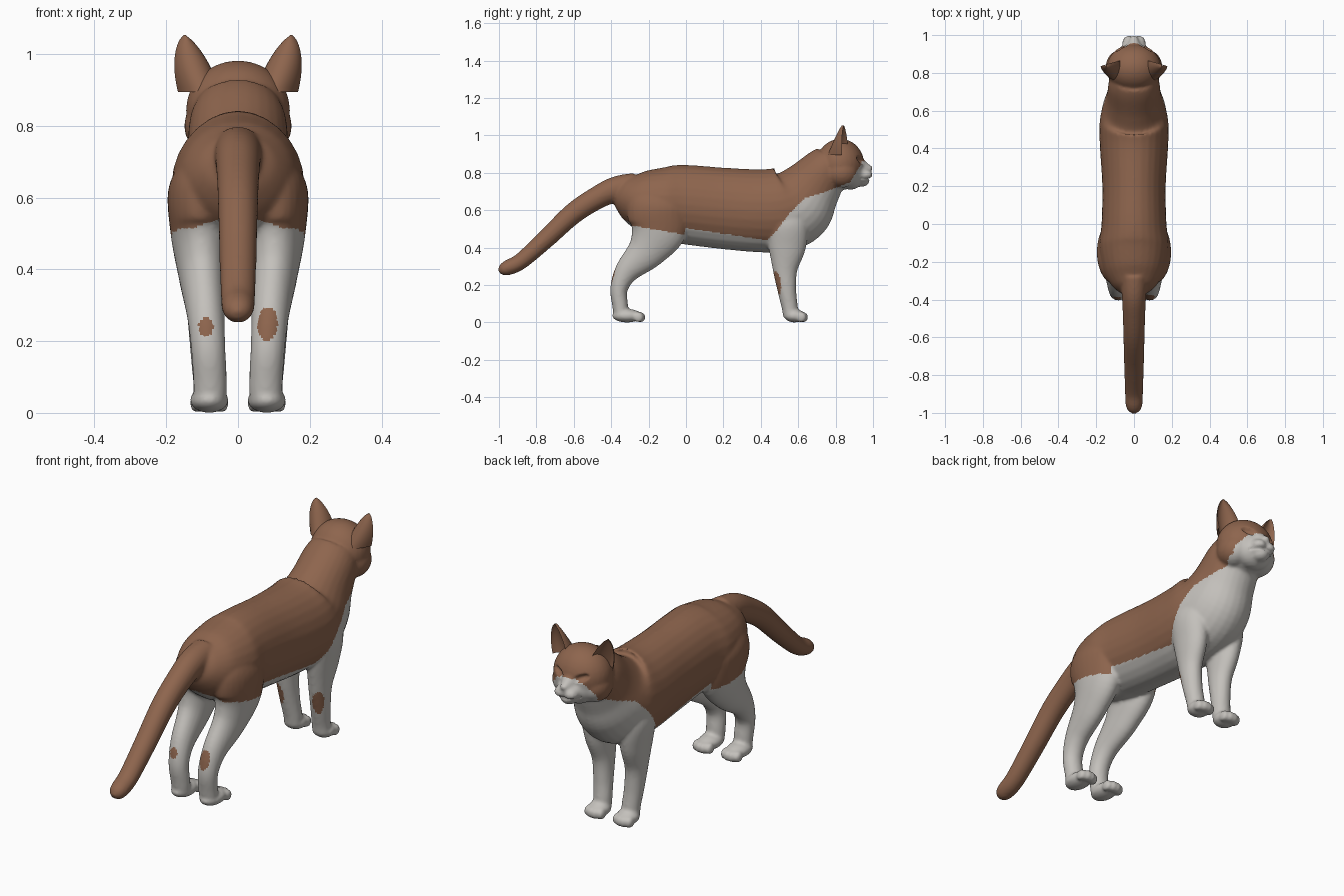
import bpy, bmesh, math
from mathutils import Matrix, Vector

cube = bpy.data.objects.get("Cube")
if cube:
    bpy.data.objects.remove(cube)


def material(name, rgb):
    m = bpy.data.materials.new(name)
    m.use_nodes = True
    m.diffuse_color = (*rgb, 1)
    m.node_tree.nodes["Principled BSDF"].inputs["Base Color"].default_value = (*rgb, 1)
    return m


brown = material("brown fur", (0.27, 0.13, 0.075))
white = material("white fur", (0.55, 0.53, 0.50))


def spline(keys, steps=6):
    """Smooth interpolation through section tuples."""
    out = []
    for i in range(len(keys) - 1):
        p = [Vector(keys[min(max(j, 0), len(keys) - 1)]) for j in range(i - 1, i + 3)]
        for s in range(steps):
            t = s / steps
            out.append(0.5 * (2 * p[1] + (p[2] - p[0]) * t
                              + (2 * p[0] - 5 * p[1] + 4 * p[2] - p[3]) * t * t
                              + (3 * p[1] - p[0] - 3 * p[2] + p[3]) * t ** 3))
    return out + [Vector(keys[-1])]


def skin_rings(bm, rings):
    rows = [[bm.verts.new(p) for p in ring] for ring in rings]
    n = len(rows[0])
    for a, b in zip(rows, rows[1:]):
        for i in range(n):
            bm.faces.new((a[i], a[(i + 1) % n], b[(i + 1) % n], b[i]))
    bm.faces.new(rows[0][::-1])
    bm.faces.new(rows[-1])


def tube(bm, keys, side=1, n=28):
    """Loft of ellipses; each key is (x, y, z, half width, half depth)."""
    secs = spline(keys)
    rings = []
    for i, s in enumerate(secs):
        a, b = secs[max(i - 1, 0)], secs[min(i + 1, len(secs) - 1)]
        d = Vector((b[1] - a[1], b[2] - a[2])).normalized()
        ring = []
        for k in range(n):
            ang = math.tau * k / n
            u, v = s[3] * math.cos(ang), s[4] * math.sin(ang)
            ring.append((side * (s[0] + u), s[1] - d.y * v, s[2] + d.x * v))
        rings.append(ring)
    skin_rings(bm, rings)


def ball(bm, centre, radii, tilt=0):
    mat = (Matrix.Translation(centre) @ Matrix.Rotation(tilt, 4, 'X')
           @ Matrix.Diagonal((*radii, 1)))
    bmesh.ops.create_uvsphere(bm, u_segments=28, v_segments=18, radius=1, matrix=mat)


def finish(bm, name, mats):
    bmesh.ops.recalc_face_normals(bm, faces=bm.faces)
    me = bpy.data.meshes.new(name)
    bm.to_mesh(me)
    bm.free()
    ob = bpy.data.objects.new(name, me)
    bpy.context.collection.objects.link(ob)
    for m in mats:
        me.materials.append(m)
    bpy.ops.object.select_all(action='DESELECT')
    ob.select_set(True)
    bpy.context.view_layer.objects.active = ob
    return ob


bm = bmesh.new()
# Torso, chest and neck
tube(bm, [(0, -.37, .70, .05, .05), (0, -.33, .685, .11, .10), (0, -.25, .66, .16, .155),
          (0, -.12, .635, .185, .20), (0, 0, .63, .172, .212), (0, .2, .61, .168, .217),
          (0, .4, .597, .18, .222), (0, .52, .605, .183, .225), (0, .60, .64, .17, .21),
          (0, .67, .72, .145, .165), (0, .74, .81, .135, .13), (0, .78, .85, .12, .11)])
# Tail
tube(bm, [(0, -.27, .73, .07, .07), (0, -.37, .712, .065, .07), (0, -.46, .675, .06, .062),
          (0, -.6, .585, .056, .057), (0, -.75, .445, .052, .050), (0, -.88, .33, .048, .044),
          (0, -.95, .294, .045, .041), (0, -.985, .283, .034, .030), (0, -1.003, .28, .012, .01)])
# Head: skull, brow, muzzle, nose, chin
ball(bm, (0, .825, .845), (.145, .128, .137))
ball(bm, (0, .88, .80), (.105, .075, .09))
ball(bm, (0, .925, .79), (.068, .062, .055))
ball(bm, (0, .925, .845), (.035, .075, .035), -.55)
ball(bm, (0, .975, .825), (.022, .024, .018))
ball(bm, (0, .935, .755), (.042, .045, .03))
for side in (-1, 1):
    ball(bm, (side * .027, .963, .79), (.034, .034, .028))
    ball(bm, (side * .075, .83, .80), (.075, .09, .08))
    # Hind leg
    tube(bm, [(.09, -.14, .70, .07, .13), (.105, -.15, .62, .09, .165),
              (.105, -.15, .50, .083, .155), (.10, -.21, .385, .066, .105),
              (.09, -.315, .275, .053, .066), (.083, -.358, .18, .048, .047),
              (.078, -.352, .09, .047, .042), (.078, -.345, .035, .045, .04)], side)
    # Front leg
    tube(bm, [(.09, .54, .62, .07, .10), (.105, .545, .52, .075, .11),
              (.10, .54, .40, .062, .10), (.093, .53, .28, .05, .066),
              (.087, .54, .17, .046, .05), (.08, .555, .08, .045, .043),
              (.08, .56, .03, .045, .04)], side)
    # Paws with toes
    for heel, length in ((-.315, .08), (.58, .055)):
        ball(bm, (side * .08, heel, .036), (.054, length, .036))
        for k in (-1.5, -.5, .5, 1.5):
            ball(bm, (side * .08 + k * .024, heel + length - .004 - abs(k) * .01, .028),
                 (.018, .028, .028))

cat = finish(bm, "cat_body", [brown, white])
mod = cat.modifiers.new("Skin", 'REMESH')
mod.mode = 'VOXEL'
mod.voxel_size = .0085
soft = cat.modifiers.new("Soften", 'SMOOTH')
soft.factor, soft.iterations = .5, 5
for m in ("Skin", "Soften"):
    bpy.ops.object.modifier_apply(modifier=m)

# Press in the eye sockets and the mouth line
for v in cat.data.vertices:
    c = v.co
    ax = abs(c.x)
    if c.y > .86:
        e = math.hypot((ax - .064) / .034, (c.z - .868 - (ax - .064) * .3) / .02)
        if e < 1:
            c.y -= .022 * (1 - e * e)
        m = abs(c.z - (.768 + 2.5 * (ax - .03) ** 2)) / .008
        if m < 1 and ax < .062:
            c.y -= .010 * (1 - m)

# White underside boundary: height along the body
EDGE = [(-.42, .54), (-.33, .525), (-.01, .47), (0, .505), (.43, .44), (.476, .48),
        (.556, .588), (.636, .663), (.75, .70), (.877, .75), (.945, .86), (1.1, .9)]
# Brown leg spots: centre then radii
SPOTS = [((.08, -.41, .258), (.036, .045, .058)), ((-.09, -.41, .242), (.024, .045, .028)),
         ((.13, .475, .19), (.05, .034, .085)), ((-.13, .475, .19), (.05, .034, .085))]


def is_white(c):
    if c.y < -.43:
        return False
    for mid, rad in SPOTS:
        if sum(((c[i] - mid[i]) / rad[i]) ** 2 for i in range(3)) < 1:
            return False
    for (y0, z0), (y1, z1) in zip(EDGE, EDGE[1:]):
        if y0 <= c.y < y1:
            edge = z0 + (z1 - z0) * (c.y - y0) / (y1 - y0)
            if c.y < -.2:
                edge += max(0, .12 - abs(c.x)) * .3
            return c.z < edge
    return False


for p in cat.data.polygons:
    p.material_index = int(is_white(p.center))
bpy.ops.object.shade_smooth()

# Ears: cupped, opening forward and slightly outward
for side, label in ((1, "left_ear"), (-1, "right_ear")):
    bm = bmesh.new()
    rings = []
    for i in range(13):
        t = i / 12
        cx, cy, cz = .112 + .038 * t, .852 - .008 * t, .895 + .158 * t
        w = .056 * (1 - t ** 2.2) ** .75 + .002
        depth = .085 * (1 - t) ** .9 + .012
        ring = []
        for k in range(24):
            a = math.tau * k / 24
            s = math.sin(a)
            y = -depth * abs(s) * (1 if s < 0 else .62 + .1 * t)
            p = Matrix.Rotation(-.3, 2) @ Vector((w * math.cos(a), y))
            ring.append((side * (cx + p.x), cy + p.y, cz))
        rings.append(ring)
    skin_rings(bm, rings)
    finish(bm, label, [brown])
    bpy.ops.object.shade_smooth_by_angle(angle=math.radians(50))
